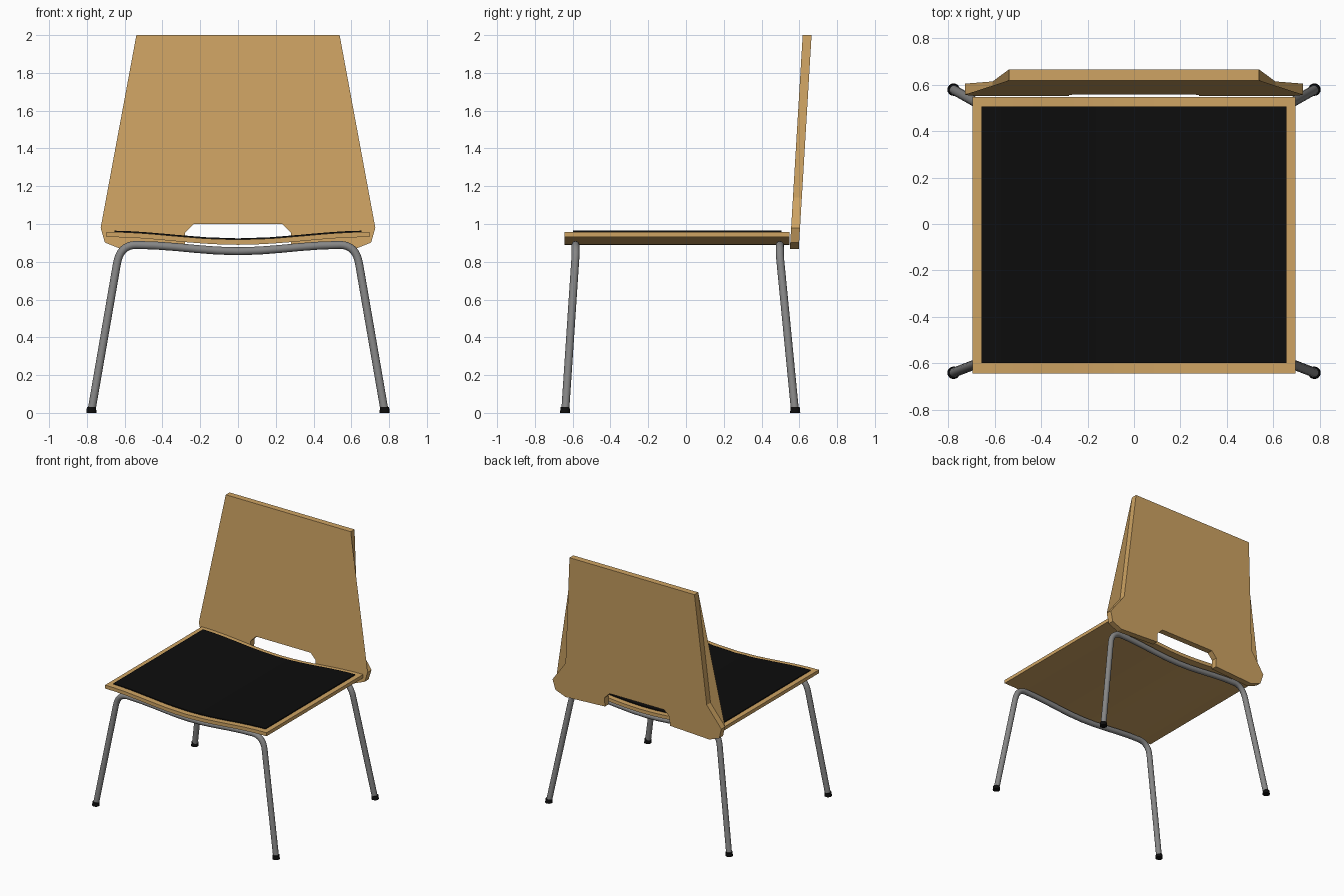
import bpy, bmesh, math

if "Cube" in bpy.data.objects:
    bpy.data.objects.remove(bpy.data.objects["Cube"])


def material(name, rgb):
    m = bpy.data.materials.new(name)
    m.diffuse_color = (*rgb, 1)
    m.use_nodes = True
    m.node_tree.nodes["Principled BSDF"].inputs["Base Color"].default_value = m.diffuse_color
    return m


WOOD = material("light wood", (0.62, 0.37, 0.125))
BLACK = material("black", (0.004, 0.004, 0.004))
STEEL = material("grey steel", (0.24, 0.24, 0.24))


def finish(name, bm, mat, smooth=False):
    bmesh.ops.recalc_face_normals(bm, faces=bm.faces)
    me = bpy.data.meshes.new(name)
    bm.to_mesh(me)
    bm.free()
    me.materials.append(mat)
    ob = bpy.data.objects.new(name, me)
    bpy.context.collection.objects.link(ob)
    if smooth:
        bpy.ops.object.select_all(action='DESELECT')
        ob.select_set(True)
        bpy.context.view_layer.objects.active = ob
        bpy.ops.object.shade_smooth_by_angle(angle=math.radians(40))
    return ob


def prism(name, outline, y_front, y_back, mat):
    """Extrude an x-z outline in y; y_front and y_back are functions of z."""
    bm = bmesh.new()
    a = [bm.verts.new((x, y_front(z), z)) for x, z in outline]
    b = [bm.verts.new((x, y_back(z), z)) for x, z in outline]
    bm.faces.new(a)
    bm.faces.new(b[::-1])
    for i in range(len(a)):
        j = (i + 1) % len(a)
        bm.faces.new((a[i], b[i], b[j], a[j]))
    bmesh.ops.triangulate(bm, faces=[f for f in bm.faces if len(f.verts) > 4])
    return finish(name, bm, mat)


def dip(x, half, z_mid, z_end):
    """Gentle sag between two ends."""
    return z_mid + (z_end - z_mid) * (1 - math.cos(math.pi * x / half)) / 2


def sagging_sheet(name, half, y0, y1, low, high, mat):
    n = 16
    xs = [half * (2 * i / n - 1) for i in range(n + 1)]
    sag = lambda x: dip(x, 0.695, 0, 0.041)
    outline = [(x, low + sag(x)) for x in xs] + [(x, high + sag(x)) for x in xs[::-1]]
    return prism(name, outline, lambda z: y0, lambda z: y1, mat)


# Seat shell and black pad
sagging_sheet("seat", 0.695, -0.642, 0.547, 0.89, 0.917, WOOD)
sagging_sheet("seat_pad", 0.655, -0.597, 0.505, 0.916, 0.924, BLACK)

# Leaning backrest with an open handle notch at the bottom
half_back = [(0.235, 1.0), (0.28, 0.955), (0.28, 0.885), (0.62, 0.868), (0.705, 0.902),
             (0.727, 0.98), (0.608, 1.14), (0.538, 2.0)]
back_outline = half_back + [(-x, z) for x, z in half_back[::-1]]
lean = lambda z: 0.55 + (z - 0.87) * 0.06
prism("backrest", back_outline, lean, lambda z: lean(z) + 0.047, WOOD)


def tube(name, path, r, sides=16):
    """Sweep a round section along a path that lies close to the x-z plane."""
    bm = bmesh.new()
    rings = []
    for i, p in enumerate(path):
        q, s = path[max(i - 1, 0)], path[min(i + 1, len(path) - 1)]
        tx, tz = s[0] - q[0], s[2] - q[2]
        length = math.hypot(tx, tz)
        nx, nz = -tz / length, tx / length
        ring = []
        for k in range(sides):
            a = 2 * math.pi * k / sides
            c, d = r * math.cos(a), r * math.sin(a)
            ring.append(bm.verts.new((p[0] + nx * c, p[1] + d, p[2] + nz * c)))
        rings.append(ring)
    for u, v in zip(rings, rings[1:]):
        for k in range(sides):
            j = (k + 1) % sides
            bm.faces.new((u[k], u[j], v[j], v[k]))
    bm.faces.new(rings[0])
    bm.faces.new(rings[-1][::-1])
    return finish(name, bm, STEEL, True)


def leg_frame(name, y_foot, y_top):
    # Half path: foot, rounded shoulder, sagging crossbar
    pts = [(-0.775, 0.015)]
    p0, p1, p2 = (-0.641, 0.79), (-0.624, 0.889), (-0.54, 0.889)
    for i in range(9):
        t = i / 8
        pts.append(tuple((1 - t) ** 2 * a + 2 * t * (1 - t) * b + t * t * c
                         for a, b, c in zip(p0, p1, p2)))
    pts += [(-x, dip(x, 0.54, 0.856, 0.889)) for x in (0.44, 0.33, 0.22, 0.11)]
    pts += [(0, 0.856)] + [(-x, z) for x, z in pts[::-1]]
    path = [(x, y_foot + (y_top - y_foot) * min(z / 0.83, 1), z) for x, z in pts]
    tube(name, path, 0.021)
    # Black foot caps
    for side, x in (("left", -0.776), ("right", 0.776)):
        bm = bmesh.new()
        bmesh.ops.create_cone(bm, cap_ends=True, segments=16,
                              radius1=0.027, radius2=0.024, depth=0.03)
        bmesh.ops.translate(bm, verts=bm.verts, vec=(x, y_foot, 0.015))
        finish(name + "_foot_" + side, bm, BLACK, True)


leg_frame("front_legs", -0.64, -0.585)
leg_frame("rear_legs", 0.578, 0.497)
